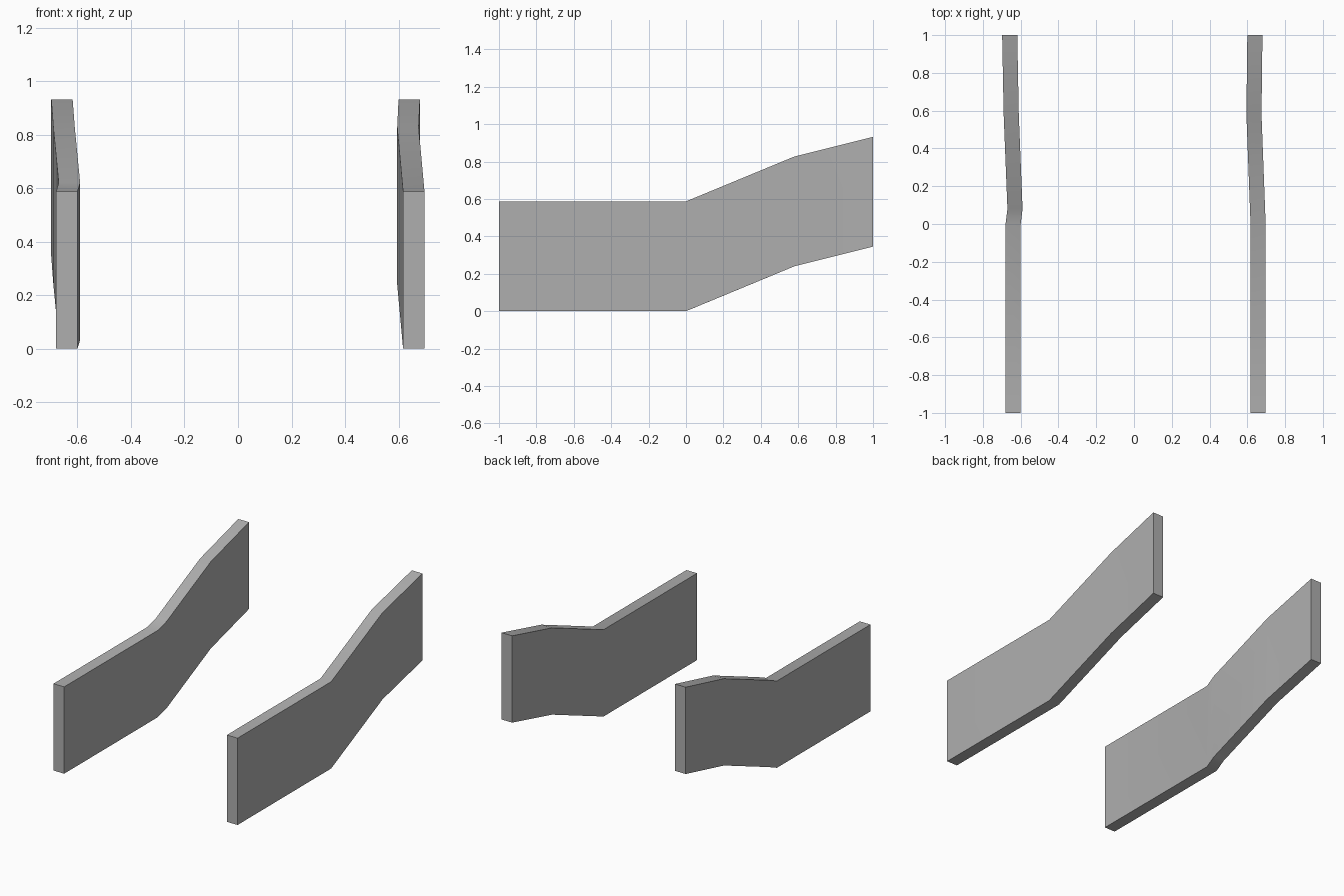
import bpy
import bmesh
from math import radians

cube = bpy.data.objects.get("Cube")
if cube:
    bpy.data.objects.remove(cube, do_unlink=True)

GREY = (0.43, 0.43, 0.43, 1.0)
HEIGHT = 0.587
WIDTH = 0.08

# One shared material
grey = bpy.data.materials.new("mid grey")
grey.use_nodes = True
grey.diffuse_color = GREY
grey.node_tree.nodes["Principled BSDF"].inputs["Base Color"].default_value = GREY


def side_wall(name, path):
    """Sweep an upright rectangle along stations of (lowest x, y, base z)."""
    bm = bmesh.new()
    rings = []
    for x, y, z in path:
        corners = ((x, z), (x + WIDTH, z), (x + WIDTH, z + HEIGHT), (x, z + HEIGHT))
        rings.append([bm.verts.new((cx, y, cz)) for cx, cz in corners])
    for a, b in zip(rings, rings[1:]):
        for i in range(4):
            j = (i + 1) % 4
            bm.faces.new((a[i], a[j], b[j], b[i]))
    bm.faces.new(rings[0])
    bm.faces.new(rings[-1])
    bmesh.ops.recalc_face_normals(bm, faces=bm.faces)
    mesh = bpy.data.meshes.new(name)
    bm.to_mesh(mesh)
    bm.free()
    mesh.materials.append(grey)
    wall = bpy.data.objects.new(name, mesh)
    bpy.context.collection.objects.link(wall)
    bpy.ops.object.select_all(action='DESELECT')
    wall.select_set(True)
    bpy.context.view_layer.objects.active = wall
    bpy.ops.object.shade_smooth_by_angle(angle=radians(30))


# Right wall, with a short kink where the ramp starts
side_wall("right_wall", [(-0.68, -1, 0), (-0.68, 0, 0), (-0.67, 0.08, 0.033),
                         (-0.69, 0.58, 0.24), (-0.698, 1, 0.345)])

# Left wall, bending at the ramp foot and near its top
side_wall("left_wall", [(0.617, -1, 0), (0.617, 0, 0),
                        (0.595, 0.58, 0.24), (0.6, 1, 0.345)])
